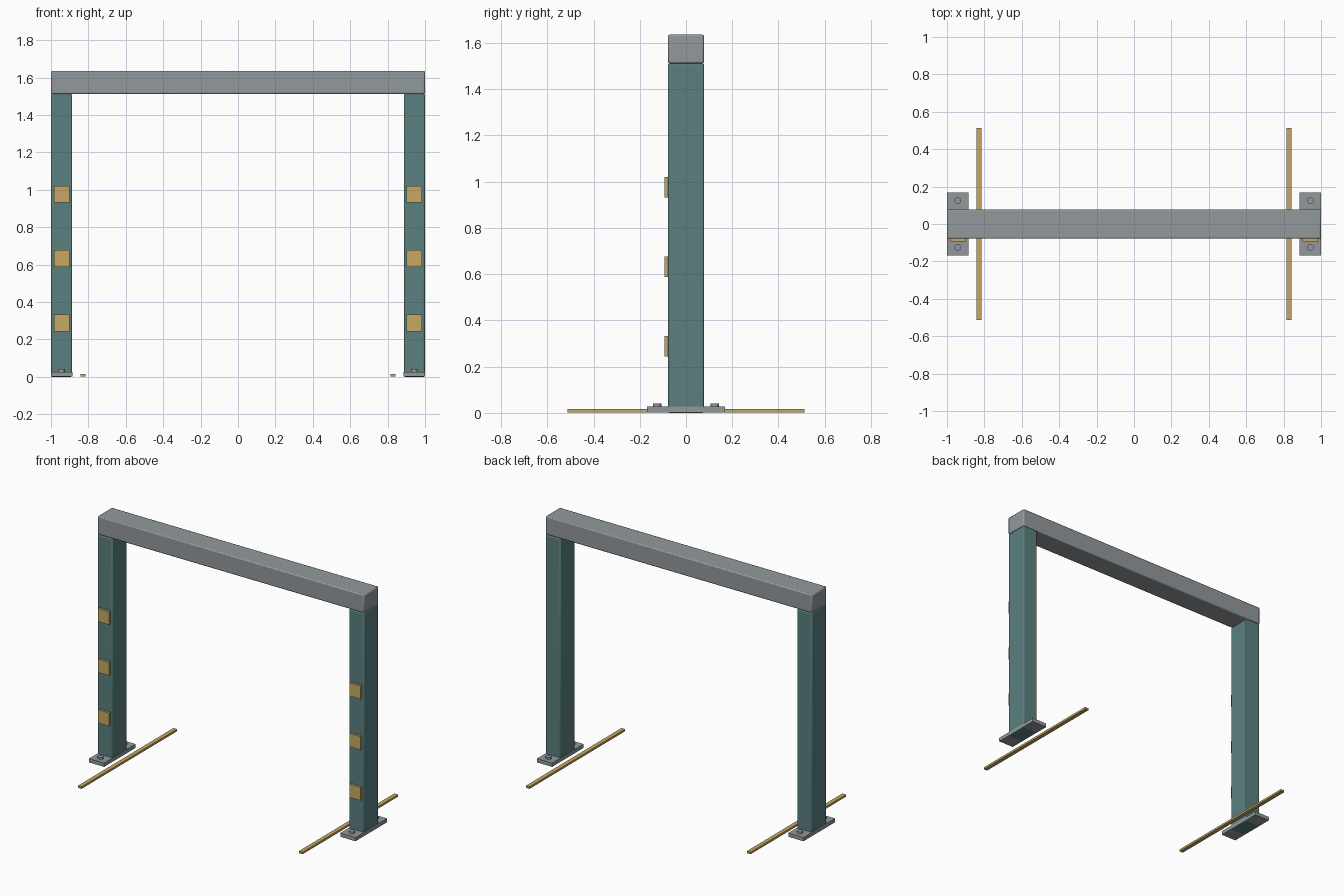
import bpy
import math

cube = bpy.data.objects.get("Cube")
if cube:
    bpy.data.objects.remove(cube, do_unlink=True)


def material(name, rgb):
    mat = bpy.data.materials.new(name)
    mat.use_nodes = True
    color = (*rgb, 1)
    mat.diffuse_color = color
    mat.node_tree.nodes["Principled BSDF"].inputs["Base Color"].default_value = color
    return mat


steel = material("steel grey", (0.29, 0.32, 0.335))
teal = material("muted teal", (0.105, 0.215, 0.215))
amber = material("amber", (0.56, 0.40, 0.13))


def box(name, low, high, mat, bevel=0):
    """Box between two corners, with optionally rounded edges."""
    center = [(a + b) / 2 for a, b in zip(low, high)]
    bpy.ops.mesh.primitive_cube_add(size=1, location=center)
    obj = bpy.context.object
    obj.name = name
    obj.scale = [b - a for a, b in zip(low, high)]
    bpy.ops.object.transform_apply(location=False, rotation=False, scale=True)
    obj.data.materials.append(mat)
    if bevel:
        mod = obj.modifiers.new("soft edges", "BEVEL")
        mod.width = bevel
        mod.segments = 2
        bpy.ops.object.shade_smooth_by_angle(angle=math.radians(50))
    return obj


def bolt(name, x, y):
    bpy.ops.mesh.primitive_cylinder_add(
        vertices=12, radius=0.018, depth=0.02, location=(x, y, 0.031))
    obj = bpy.context.object
    obj.name = name
    obj.data.materials.append(steel)
    bpy.ops.object.shade_smooth_by_angle(angle=math.radians(40))


half_depth = 0.078
post_x = 0.943
half_post = 0.056

# Crossbeam spanning both posts
box("crossbeam", (-1, -half_depth, 1.512), (1, half_depth, 1.636), steel, 0.007)

for side, s in (("left", 1), ("right", -1)):
    x = s * post_x

    # Post standing through its foot plate
    box(f"{side}_post", (x - half_post, -half_depth, 0),
        (x + half_post, half_depth, 1.512), teal, 0.006)
    box(f"{side}_foot_plate", (x - half_post - 0.001, -0.169, 0.001),
        (x + half_post + 0.001, 0.169, 0.027), steel)
    for end, e in (("front", -1), ("back", 1)):
        bolt(f"{side}_{end}_bolt", x, e * 0.125)

    # Sensor pads on the front of the post
    for i in range(3):
        z = 0.288 + i * 0.344
        box(f"{side}_sensor_pad_{i + 1}", (x - 0.041, -0.093, z - 0.045),
            (x + 0.041, -half_depth + 0.002, z + 0.045), amber)

    # Floor guide strip
    strip_x = s * 0.829
    box(f"{side}_floor_strip", (strip_x - 0.014, -0.512, 0.002),
        (strip_x + 0.014, 0.512, 0.016), amber)
